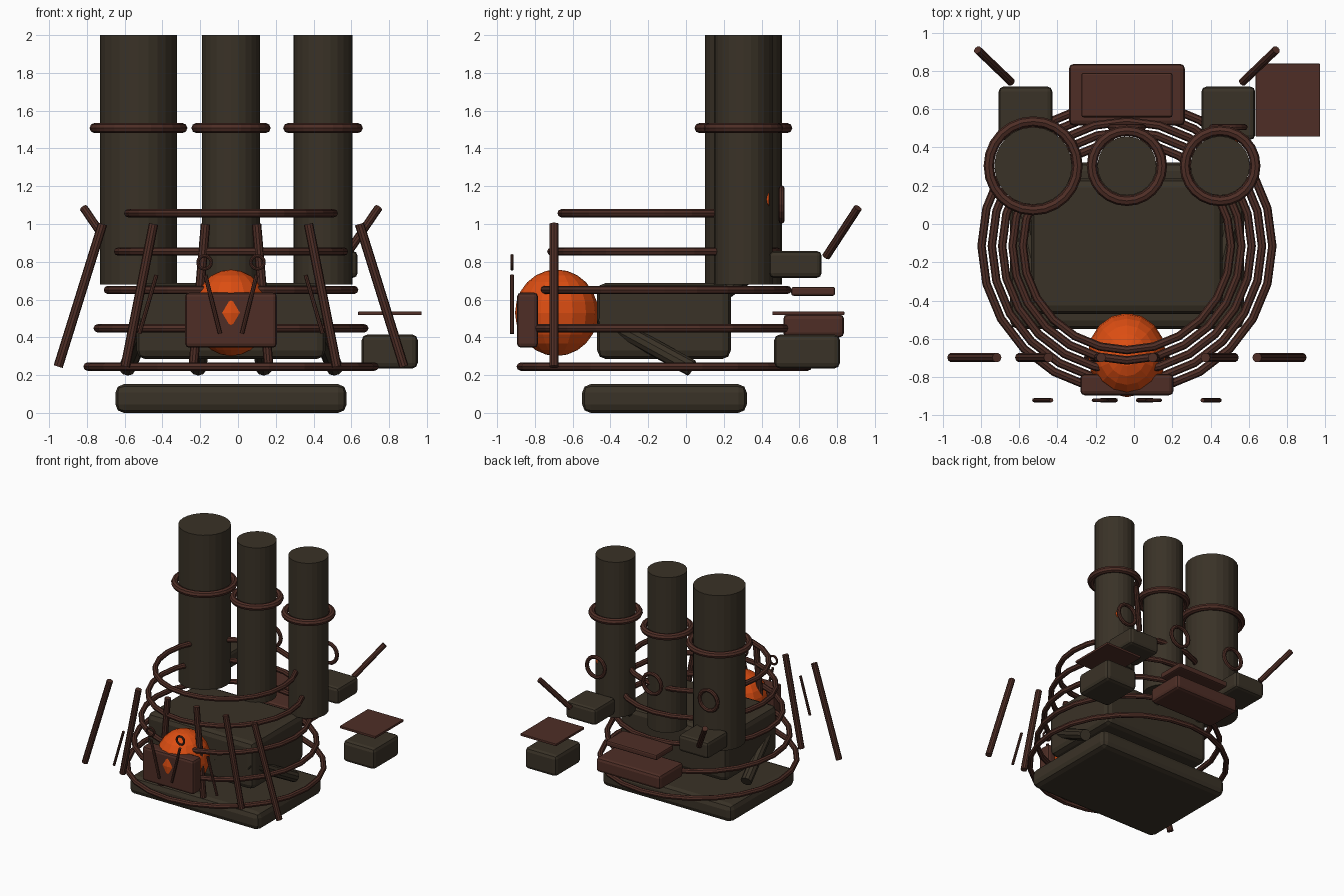
import bpy, math
from mathutils import Vector

cube = bpy.data.objects.get("Cube")
if cube:
    bpy.data.objects.remove(cube)

CX = -0.037  # symmetry axis of the machine


def material(name, rgb):
    m = bpy.data.materials.new(name)
    m.use_nodes = True
    m.diffuse_color = (*rgb, 1)
    m.node_tree.nodes["Principled BSDF"].inputs["Base Color"].default_value = (*rgb, 1)
    return m


IRON = material("dark iron", (0.042, 0.032, 0.020))
RUST = material("rusty brown", (0.077, 0.027, 0.019))
GLOW = material("glowing orange", (0.72, 0.075, 0.006))


def finish(name, mat):
    ob = bpy.context.object
    ob.name = name
    ob.data.materials.append(mat)
    return ob


def box(name, mat, x, y, z, bevel=0.0):
    """Box from (min, max) ranges with rounded edges."""
    spans = (x, y, z)
    bpy.ops.mesh.primitive_cube_add(size=1, location=[(a + b) / 2 for a, b in spans])
    ob = finish(name, mat)
    ob.scale = [b - a for a, b in spans]
    bpy.ops.object.transform_apply(location=False, rotation=False)
    if bevel:
        mod = ob.modifiers.new("rounded edges", "BEVEL")
        mod.width, mod.segments = bevel, 2
    return ob


def rod(name, mat, start, end, radius, sides=10):
    a, b = Vector(start), Vector(end)
    bpy.ops.mesh.primitive_cylinder_add(vertices=sides, radius=radius,
                                        depth=(b - a).length, location=(a + b) / 2)
    ob = finish(name, mat)
    ob.rotation_euler = (b - a).to_track_quat("Z", "Y").to_euler()
    return ob


def ring(name, mat, at, major, minor, segments=24, upright=False):
    bpy.ops.mesh.primitive_torus_add(
        location=at, major_radius=major, minor_radius=minor, major_segments=segments,
        minor_segments=8, rotation=(math.pi / 2 if upright else 0, 0, 0))
    return finish(name, mat)


# Foundation slab and furnace body
box("base_slab", IRON, (CX - 0.612, CX + 0.612), (-0.55, 0.322), (0, 0.152), 0.045)
box("furnace_body", IRON, (CX - 0.5, CX + 0.5), (-0.47, 0.237), (0.285, 0.688), 0.045)

# Glowing core with the front panel
bpy.ops.mesh.primitive_uv_sphere_add(segments=16, ring_count=12, radius=1,
                                     location=(CX, -0.685, 0.53))
core = finish("glowing_core", GLOW)
core.scale = (0.205, 0.22, 0.229)
box("front_panel", RUST, (CX - 0.243, CX + 0.243), (-0.895, -0.783), (0.345, 0.637), 0.022)

# Tapering cage of hoops
for i in range(5):
    ring(f"cage_hoop_{i + 1}", RUST, (CX, -0.115, 0.245 + 0.203 * i),
         0.76 - 0.054 * i, 0.022)

# Chimneys with collars and the feed pipes below
for name, x, r in (("right", -0.527, 0.203), ("middle", CX, 0.154), ("left", 0.45, 0.155)):
    rod(f"{name}_chimney", IRON, (x, 0.304, 0.68), (x, 0.304, 2), r, 24)
    ring(f"{name}_chimney_collar", RUST, (x, 0.304, 1.508), r + 0.029, 0.027)
    rod(f"{name}_feed_pipe", IRON, (x * 0.7, 0.1, 0.57), (x, 0.34, 0.74), 0.045)

# Gauges behind the chimneys
for i in (-1, 0, 1):
    x = CX + 0.53 * i
    ring(f"gauge_ring_{i + 2}", RUST, (x, 0.506, 1.103), 0.085, 0.016, 16, True)
    rod(f"gauge_light_{i + 2}", GLOW, (x, 0.42, 1.13), (x, 0.44, 1.13), 0.05, 12)

# Parts mirrored across the middle
for side, s in (("left", 1), ("right", -1)):
    # Splayed legs and fence bars, from the middle outwards
    for i, (top, foot) in enumerate(((0.14, 0.175), (0.44, 0.55))):
        rod(f"{side}_leg_{i + 1}", IRON, (CX + s * top, -0.45, 0.5),
            (CX + s * foot, 0.03, 0.237), 0.045)
    for i, (top, foot) in enumerate(((0.135, 0.2), (0.41, 0.56), (0.68, 0.915))):
        rod(f"{side}_fence_bar_{i + 1}", RUST, (CX + s * top, -0.698, 1.0),
            (CX + s * foot, -0.698, 0.245), 0.025)
    # Hanging tools with an eyelet
    for i, (top, foot) in enumerate(((0.136, 0.058), (0.395, 0.485))):
        rod(f"{side}_tool_{i + 1}", RUST, (CX + s * top, -0.921, 0.73),
            (CX + s * foot, -0.921, 0.42), 0.011, 8)
    ring(f"{side}_tool_eyelet", RUST, (CX + s * 0.14, -0.921, 0.797), 0.035, 0.009, 16, True)
    # Rear boxes with levers
    x = CX + s * 0.53
    box(f"{side}_lever_box", IRON, (x - 0.14, x + 0.14), (0.44, 0.718), (0.715, 0.857), 0.025)
    rod(f"{side}_lever", RUST, (CX + s * 0.605, 0.742, 0.828),
        (CX + s * 0.78, 0.91, 1.085), 0.022)

# Rear chest with its raised lid
box("rear_chest", RUST, (CX - 0.303, CX + 0.303), (0.515, 0.837), (0.4, 0.522), 0.025)
box("rear_chest_lid", RUST, (CX - 0.238, CX + 0.238), (0.557, 0.79), (0.62, 0.667), 0.012)

# Side bin with its flat cover
box("side_bin", IRON, (0.655, 0.952), (0.467, 0.815), (0.235, 0.415), 0.03)
box("side_bin_cover", RUST, (0.636, 0.972), (0.457, 0.838), (0.517, 0.537), 0.004)
